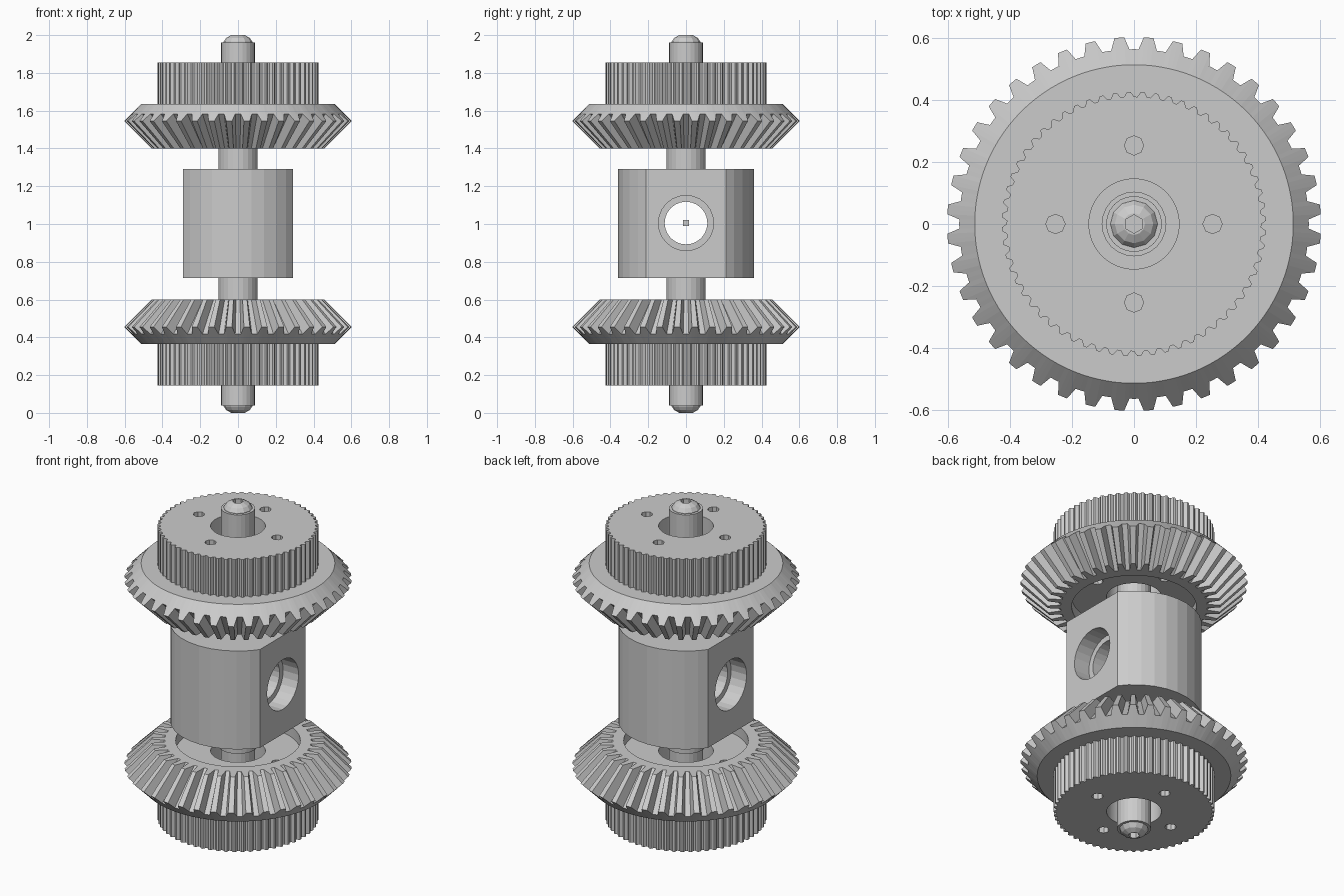
import bpy, bmesh, math
from mathutils import Matrix

if "Cube" in bpy.data.objects:
    bpy.data.objects.remove(bpy.data.objects["Cube"])

N = 240                       # ring resolution shared by 40 bevel and 60 spur teeth
BEVEL = [0, 0, 0, 1, 1, 1]    # root/tip pattern per bevel tooth
SPUR = [0, 0, 1, 1]           # root/tip pattern per spur tooth


def link(name, bm):
    bmesh.ops.recalc_face_normals(bm, faces=bm.faces)
    me = bpy.data.meshes.new(name)
    bm.to_mesh(me)
    bm.free()
    ob = bpy.data.objects.new(name, me)
    bpy.context.collection.objects.link(ob)
    return ob


def loft(bm, rings, closed=False):
    """Skin rings of points; either close into a torus or cap the ends."""
    vs = [[bm.verts.new(p) for p in r] for r in rings]
    n = len(vs[0])
    for i in range(len(vs) if closed else len(vs) - 1):
        a, b = vs[i], vs[(i + 1) % len(vs)]
        for k in range(n):
            j = (k + 1) % n
            bm.faces.new((a[k], a[j], b[j], b[k]))
    if not closed:
        bm.faces.new(vs[0])
        bm.faces.new(vs[-1])


def ring(n, root, tip=None, pattern=(0,), flip=False):
    """One ring; root and tip are (radius, z), chosen by the tooth pattern."""
    pts = []
    for k in range(n):
        r, z = tip if pattern[k % len(pattern)] else root
        a = 2 * math.pi * (k - 1) / n
        pts.append((r * math.cos(a), r * math.sin(a), 2 - z if flip else z))
    return pts


def lathe(name, profile, n, flip=False):
    bm = bmesh.new()
    loft(bm, [ring(n, p, flip=flip) for p in profile])
    return link(name, bm)


def cylinder(name, r, depth, n, loc, along_x=False):
    bm = bmesh.new()
    m = Matrix.Translation(loc)
    if along_x:
        m = m @ Matrix.Rotation(math.pi / 2, 4, 'Y')
    bmesh.ops.create_cone(bm, cap_ends=True, segments=n, radius1=r, radius2=r,
                          depth=depth, matrix=m)
    return link(name, bm)


def box(name, size, loc):
    bm = bmesh.new()
    bmesh.ops.create_cube(bm, size=1, matrix=Matrix.Translation(loc) @ Matrix.Diagonal((*size, 1)))
    return link(name, bm)


def cut(ob, cutter, op='DIFFERENCE'):
    mod = ob.modifiers.new("cut", 'BOOLEAN')
    mod.operation, mod.object, mod.solver = op, cutter, 'EXACT'
    bpy.context.view_layer.objects.active = ob
    bpy.ops.object.modifier_apply(modifier=mod.name)
    bpy.data.objects.remove(cutter)


def gear(name, flip):
    # bevel gear and spur gear as one lofted ring
    rings = [
        ring(N, (0.145, 1.855), flip=flip),
        ring(N, (0.41, 1.855), (0.426, 1.855), SPUR, flip),
        ring(N, (0.41, 1.635), (0.426, 1.635), SPUR, flip),
        ring(N, (0.513, 1.635), flip=flip),
        ring(N, (0.563, 1.583), (0.602, 1.545), BEVEL, flip),
        ring(N, (0.388, 1.40), (0.457, 1.40), BEVEL, flip),
        ring(N, (0.33, 1.40), flip=flip),
        ring(N, (0.33, 1.46), flip=flip),
        ring(N, (0.145, 1.46), flip=flip),
    ]
    bm = bmesh.new()
    loft(bm, rings, closed=True)
    ob = link(name, bm)
    # four bolt holes
    for k in range(4):
        a = k * math.pi / 2
        z = 0.34 if flip else 1.66
        cut(ob, cylinder("bolt_hole", 0.031, 0.6, 8,
                         (0.253 * math.cos(a), 0.253 * math.sin(a), z)))


for label, flip in (("upper", False), ("lower", True)):
    gear(label + "_gear", flip)
    # stepped axle
    lathe(label + "_axle", [(0.104, 1.27), (0.104, 1.43), (0.09, 1.43), (0.09, 1.96)], 24, flip)
    # domed end screw with hex socket
    screw = lathe(label + "_screw", [(0.076, 1.95), (0.076, 1.965), (0.062, 1.985), (0.035, 2.0)], 12, flip)
    cut(screw, cylinder("socket", 0.03, 0.05, 6, (0, 0, 0.005 if flip else 1.995)))

# centre block: round body with two flats and a counterbored cross hole
block = cylinder("centre_block", 0.36, 0.575, 32, (0, 0, 1.0025))
cut(block, box("flats", (0.58, 1, 1), (0, 0, 1)), 'INTERSECT')
cut(block, cylinder("bore", 0.113, 1, 24, (0, 0, 1.005), True))
for s in (-1, 1):
    cut(block, cylinder("counterbore", 0.146, 0.2, 24, (s * 0.29, 0, 1.005), True))

# tiny marker cube in the middle of the bore
box("centre_pin", (0.03, 0.03, 0.03), (0, 0, 1.005))
